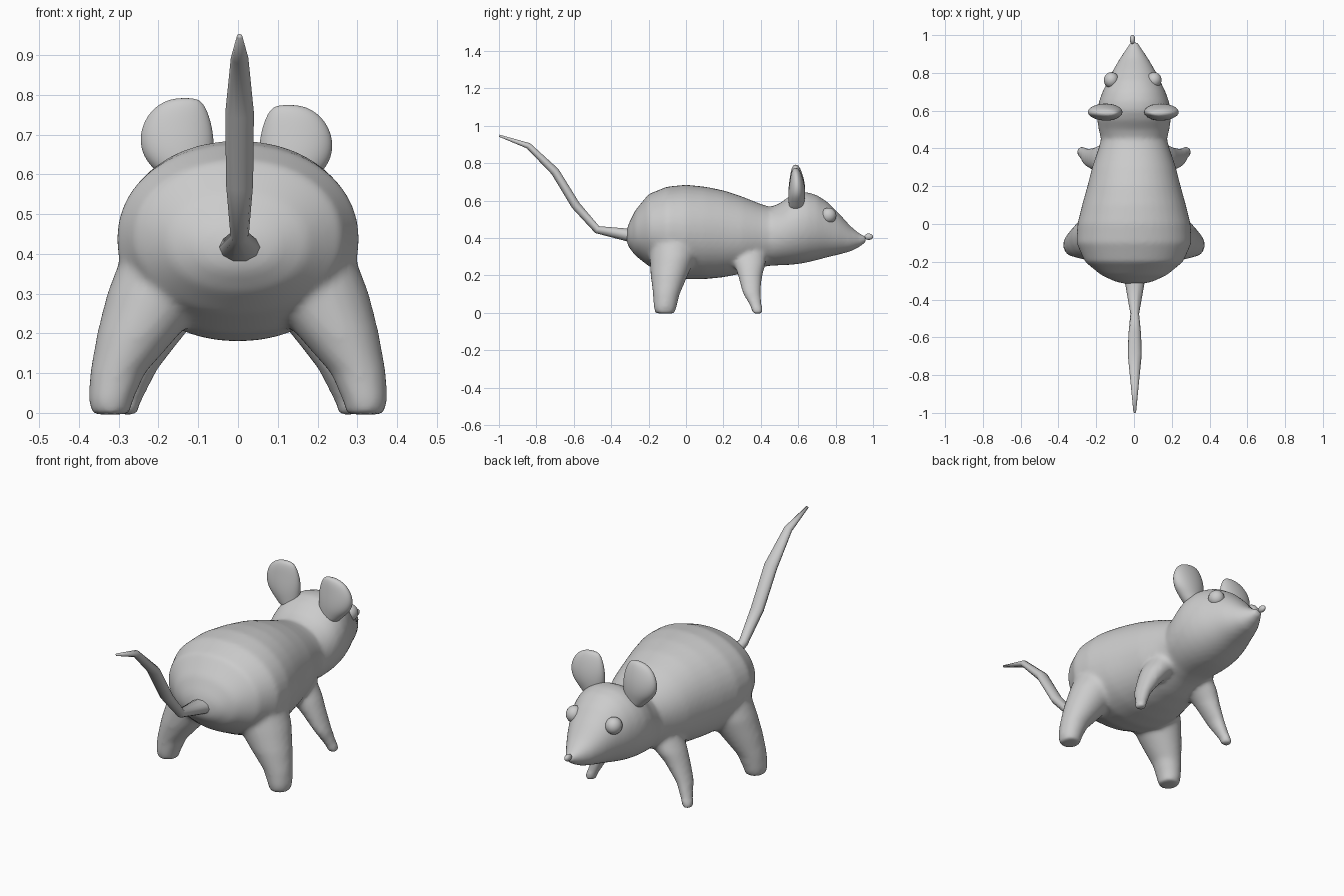
import bpy, bmesh
from math import cos, sin, pi
from mathutils import Vector

if "Cube" in bpy.data.objects:
    bpy.data.objects.remove(bpy.data.objects["Cube"])

X, Y, Z = Vector((1, 0, 0)), Vector((0, 1, 0)), Vector((0, 0, 1))


def loft(bm, rings, sides, power=2.0):
    """Skin a closed tube over rings given as (centre, half_axis_a, half_axis_b)."""
    def sp(t):
        return (1 if t >= 0 else -1) * abs(t) ** (2 / power)
    loops = []
    for c, a, b in rings:
        angles = [2 * pi * i / sides for i in range(sides)]
        loops.append([bm.verts.new(Vector(c) + a * sp(cos(t)) + b * sp(sin(t))) for t in angles])
    faces = [bm.faces.new(loops[0]), bm.faces.new(loops[-1][::-1])]
    for p, q in zip(loops, loops[1:]):
        for i in range(sides):
            j = (i + 1) % sides
            faces.append(bm.faces.new((p[i], q[i], q[j], p[j])))
    bmesh.ops.recalc_face_normals(bm, faces=faces)


def finish(bm, name):
    mesh = bpy.data.meshes.new(name)
    bm.to_mesh(mesh)
    bm.free()
    for f in mesh.polygons:
        f.use_smooth = True
    ob = bpy.data.objects.new(name, mesh)
    bpy.context.collection.objects.link(ob)
    return ob


# Body and head: y, top z, bottom z, half width
body = [(-.318, .44, .38, .04), (-.305, .48, .35, .10), (-.27, .55, .305, .175),
        (-.20, .635, .25, .26), (-.10, .675, .20, .305), (0, .685, .18, .30),
        (.10, .675, .18, .275), (.20, .655, .19, .247), (.30, .622, .21, .222),
        (.40, .582, .243, .188), (.45, .566, .252, .175), (.50, .585, .254, .187),
        (.55, .622, .256, .195), (.60, .645, .261, .195), (.65, .645, .27, .185),
        (.70, .63, .282, .167), (.76, .59, .298, .138), (.82, .53, .312, .108),
        (.88, .463, .328, .073), (.93, .423, .353, .04), (.965, .41, .378, .02)]
bm = bmesh.new()
loft(bm, [((0, y, (t + b) / 2), X * w, Z * (t - b) / 2) for y, t, b, w in body], 40, 2.1)

# Legs: x, y, z, x radius, y radius
hind = [(.17, -.06, .43, .11, .12), (.195, -.07, .30, .135, .125), (.25, -.09, .20, .105, .10),
        (.303, -.105, .10, .070, .072), (.32, -.112, .03, .056, .062), (.32, -.112, -.004, .048, .052)]
fore = [(.10, .34, .36, .07, .09), (.15, .342, .26, .075, .085), (.19, .343, .20, .058, .066),
        (.24, .35, .11, .038, .050), (.262, .37, .05, .030, .036), (.275, .38, .02, .028, .031),
        (.278, .382, -.006, .026, .028)]
for leg in (hind, fore):
    for s in (1, -1):
        loft(bm, [((s * x, y, z), X * rx, Y * ry) for x, y, z, rx, ry in leg], 20)
torso = finish(bm, "body_with_legs")
rm = torso.modifiers.new("blend", 'REMESH')
rm.mode, rm.voxel_size, rm.use_smooth_shade = 'VOXEL', .011, True
sm = torso.modifiers.new("soften", 'SMOOTH')
sm.factor, sm.iterations = .5, 12

# Nose and eyes
for name, c, r in (("nose", (-.008, .977, .407), (.014, .024, .017)),
                   ("eye_right", (.106, .762, .520), (.040, .042, .042)),
                   ("eye_left", (-.120, .762, .520), (.040, .042, .042))):
    bm = bmesh.new()
    bmesh.ops.create_uvsphere(bm, u_segments=20, v_segments=12, radius=1)
    bmesh.ops.scale(bm, vec=r, verts=bm.verts)
    bmesh.ops.translate(bm, vec=c, verts=bm.verts)
    finish(bm, name)

# Ears: inner x, outer x, z, half thickness, centre y
ear = [(.065, .155, .55, .038, .59), (.065, .195, .595, .042, .59), (.058, .238, .635, .048, .592),
       (.056, .252, .68, .046, .593), (.062, .245, .725, .038, .592), (.078, .215, .77, .026, .588),
       (.10, .165, .793, .012, .586)]
for name, s, lift, k in (("ear_right", 1, .978, .95), ("ear_left", -1, 1, 1)):
    bm = bmesh.new()
    loft(bm, [((s * k * (i + o) / 2, y, .55 + (z - .55) * lift - (.012 if s > 0 else 0)),
               X * (o - i) / 2, Y * t) for i, o, z, t, y in ear], 12)
    finish(bm, name).modifiers.new("round", 'SUBSURF').levels = 2

# Tail: y, z, half width, half thickness
tail = [(-.27, .412, .056, .036), (-.31, .416, .052, .036), (-.475, .445, .023, .022),
        (-.59, .575, .034, .025), (-.70, .755, .036, .024), (-.842, .893, .022, .017),
        (-.998, .947, .007, .006)]
pts = [Vector((.004, y, z)) for y, z, _, _ in tail]
rings = []
for i, p in enumerate(pts):
    d = (pts[min(i + 1, len(pts) - 1)] - pts[max(i - 1, 0)]).normalized()
    rings.append((p, X * tail[i][2], X.cross(d) * tail[i][3]))
bm = bmesh.new()
loft(bm, rings, 10)
finish(bm, "tail")
